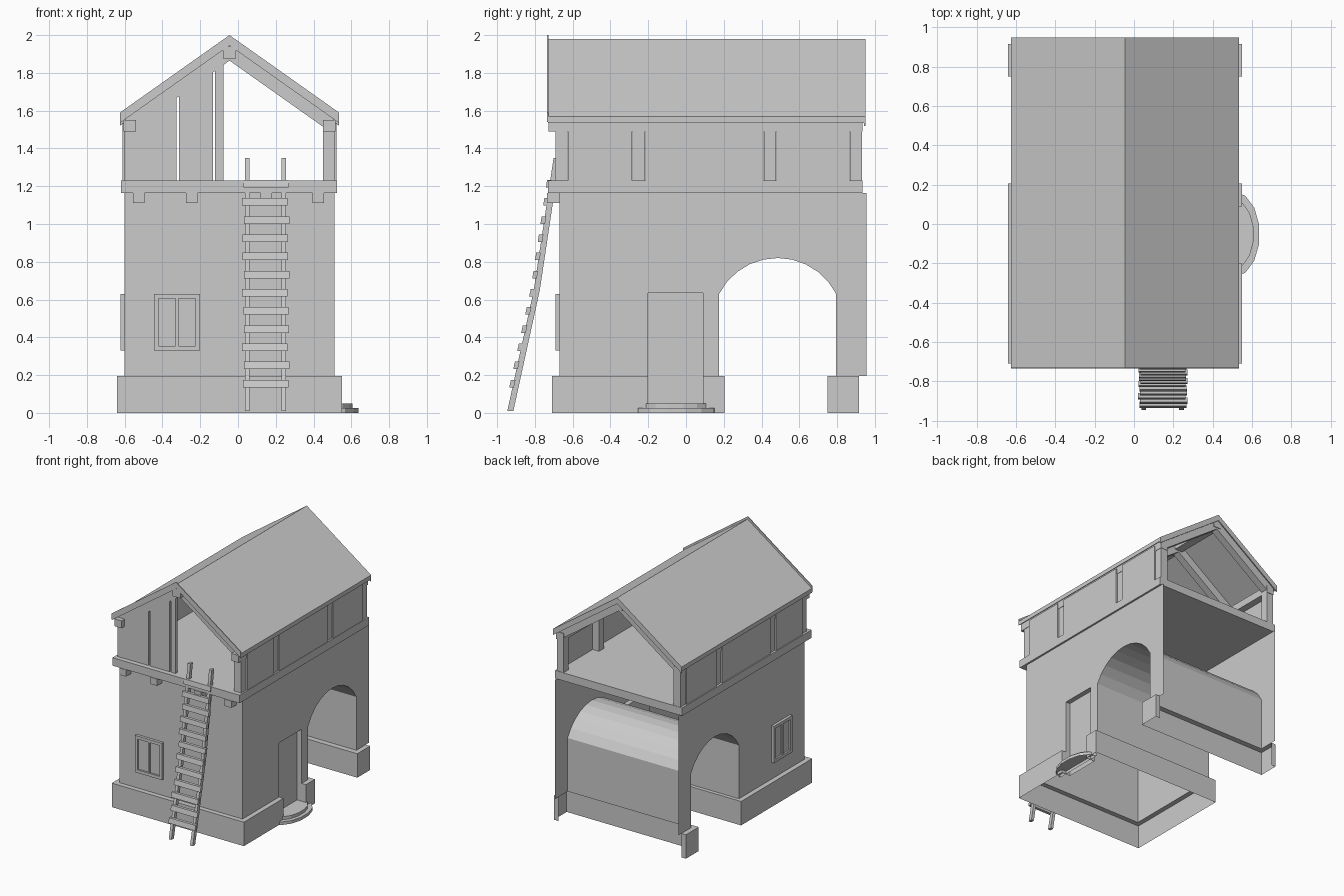
import bpy, math

if "Cube" in bpy.data.objects:
    bpy.data.objects.remove(bpy.data.objects["Cube"], do_unlink=True)

GREY = (0.6, 0.6, 0.6, 1)
mat = bpy.data.materials.new("plain_grey")
mat.use_nodes = True
mat.diffuse_color = GREY
mat.node_tree.nodes["Principled BSDF"].inputs["Base Color"].default_value = GREY

MID = -0.045          # centre line of the building
LEFT, RIGHT = -0.60, 0.51
FRONT, BACK = -0.67, 0.955
BASE, FLOOR = 0.195, 1.165
PITCH = 0.707


def sheet(name, polys):
    """Object made from separate polygons of 3D points."""
    verts, faces = [], []
    for p in polys:
        faces.append(range(len(verts), len(verts) + len(p)))
        verts += p
    me = bpy.data.meshes.new(name)
    me.from_pydata(verts, [], [tuple(f) for f in faces])
    me.materials.append(mat)
    ob = bpy.data.objects.new(name, me)
    bpy.context.collection.objects.link(ob)
    return ob


def prism(name, outline, axis, a, b, bottom=True):
    """Extrude a 2D outline along an axis from a to b."""
    def at(p, d):
        return {"x": (d, p[0], p[1]), "y": (p[0], d, p[1]), "z": (p[0], p[1], d)}[axis]
    lo, hi = [at(p, a) for p in outline], [at(p, b) for p in outline]
    n = len(outline)
    polys = [hi] + ([lo[::-1]] if bottom else [])
    polys += [[lo[i], lo[(i + 1) % n], hi[(i + 1) % n], hi[i]] for i in range(n)]
    return sheet(name, polys)


def box(name, x0, x1, y0, y1, z0, z1):
    return prism(name, [(x0, y0), (x1, y0), (x1, y1), (x0, y1)], "z", z0, z1)


def both(name, x0, x1, *rest):
    """Box on the +x side and its mirror image about the centre line."""
    box("left_" + name, x0, x1, *rest)
    box("right_" + name, 2 * MID - x1, 2 * MID - x0, *rest)


def chevron(name, peak, half, thick, y0, y1):
    """Gable-shaped bar following the roof pitch."""
    eave = peak - PITCH * half
    prism(name, [(MID - half, eave), (MID, peak), (MID + half, eave),
                 (MID + half, eave - thick), (MID, peak - thick),
                 (MID - half, eave - thick)], "y", y0, y1)


# Arch profile of the passage, in (y, z)
A0, A1, SPRING, RISE = 0.175, 0.795, 0.63, 0.19
half = (A1 - A0) / 2
rad = (half ** 2 + RISE ** 2) / (2 * RISE)
sweep = math.asin(half / rad)
arch = []
for i in range(11):
    t = -sweep + 2 * sweep * i / 10
    arch.append(((A0 + A1) / 2 + rad * math.sin(t), SPRING + RISE - rad + rad * math.cos(t)))
opening = [(A0, BASE)] + arch + [(A1, BASE)]

# Lower walls, open at the back
D0, D1, DTOP, DIN = -0.2, 0.09, 0.635, 0.47
rest = opening + [(BACK, BASE), (BACK, FLOOR), (FRONT, FLOOR), (FRONT, BASE)]
door_cut = [(D0, BASE), (D0, DTOP), (D1, DTOP), (D1, BASE)]
sheet("left_wall", [[(RIGHT, y, z) for y, z in door_cut + rest]])
sheet("right_wall", [[(LEFT, y, z) for y, z in rest]])
sheet("front_wall", [[(LEFT, FRONT, BASE), (RIGHT, FRONT, BASE),
                      (RIGHT, FRONT, FLOOR), (LEFT, FRONT, FLOOR)]])
sheet("passage_vault", [[(LEFT, *p), (RIGHT, *p), (RIGHT, *q), (LEFT, *q)]
                        for p, q in zip(opening, opening[1:])])


# Plinths: a ledge and an outer face running along the walls
def plinth(name, inner, outer):
    polys = []
    for i in range(len(inner) - 1):
        a, b, c, d = inner[i], inner[i + 1], outer[i + 1], outer[i]
        polys.append([(*p, BASE) for p in (a, b, c, d)])
        polys.append([(*d, 0), (*c, 0), (*c, BASE), (*d, BASE)])
    for i in (0, -1):
        p, q = inner[i], outer[i]
        polys.append([(*p, 0), (*q, 0), (*q, BASE), (*p, BASE)])
    sheet(name, polys)


PL, PR, PF, P0, P1, PB = -0.64, 0.55, -0.71, 0.205, 0.75, 0.915
plinth("front_plinth",
       [(RIGHT, D0), (RIGHT, FRONT), (LEFT, FRONT), (LEFT, A0), (RIGHT, A0), (RIGHT, D1)],
       [(PR, D0), (PR, PF), (PL, PF), (PL, P0), (PR, P0), (PR, D1)])
plinth("back_plinth",
       [(RIGHT, PB), (RIGHT, A1), (LEFT, A1), (LEFT, PB)],
       [(PR, PB), (PR, P1), (PL, P1), (PL, PB)])

# Recessed door and rounded steps
sheet("door", [
    [(DIN, D0, 0), (DIN, D1, 0), (DIN, D1, DTOP), (DIN, D0, DTOP)],
    [(DIN, D0, DTOP), (DIN, D1, DTOP), (RIGHT, D1, DTOP), (RIGHT, D0, DTOP)]] +
    [[(DIN, y, 0), (RIGHT, y, 0), (RIGHT, y, DTOP), (DIN, y, DTOP)] for y in (D0, D1)])
for name, rx, ry, z0, z1 in (("lower_step", 0.13, 0.217, 0, 0.025),
                             ("upper_step", 0.10, 0.175, 0.025, 0.05)):
    curve = [(RIGHT + rx * math.sin(math.pi * i / 7),
              -0.052 - ry * math.cos(math.pi * i / 7)) for i in range(8)]
    prism(name, curve, "z", z0, z1, bottom=False)
box("door_sill", DIN, RIGHT + 0.02, D0, D1, 0.04, 0.05)


# Windows: raised frame, two recessed panes
def window(name, axis, wall, u0, u1):
    z0, z1, rim, out = 0.33, 0.63, 0.025, wall - 0.022
    mid = (u0 + u1) / 2

    def bar(part, a, b, c, d, depth):
        prism(name + part, [(a, c), (b, c), (b, d), (a, d)], axis, wall, depth)
    bar("_sill", u0, u1, z0, z0 + rim, out)
    bar("_head", u0, u1, z1 - rim, z1, out)
    for part, a in (("_jamb_a", u0), ("_jamb_b", u1 - rim)):
        bar(part, a, a + rim, z0 + rim, z1 - rim, out)
    bar("_mullion", mid - 0.008, mid + 0.008, z0 + rim, z1 - rim, out + 0.005)
    bar("_pane", u0 + rim, u1 - rim, z0 + rim, z1 - rim, out + 0.014)


window("front_window", "y", FRONT, -0.445, -0.2)
window("side_window", "x", LEFT, -0.48, -0.245)

# Upper floor and the joist ends under it
box("upper_floor", -0.62, 0.525, -0.73, 0.935, FLOOR, 1.23)
for x in (-0.525, -0.245, 0.15, 0.425):
    box("joist", x - 0.03, x + 0.03, -0.735, -0.66, 1.11, FLOOR)

# Timber frame: posts, side panels, eave beams, ridge beam, rafters
frames = (-0.66, -0.25, 0.445, 0.9)
for y in frames:
    both("post", 0.45, 0.512, y - 0.032, y + 0.032, 1.23, 1.5)
    chevron("rafter", 1.945, 0.55, 0.08, y - 0.03, y + 0.03)
for y0, y1 in zip(frames, frames[1:]):
    both("side_panel", 0.507, 0.522, y0 + 0.035, y1 - 0.035, 1.225, 1.535)
both("eave_beam", 0.45, 0.515, -0.728, 0.935, 1.49, 1.55)
box("ridge_beam", MID - 0.035, MID + 0.035, -0.728, 0.935, 1.875, 1.94)

# Gable boards closing half of the front
for x0, x1 in ((-0.545, -0.325), (-0.312, -0.132), (-0.122, -0.078)):
    tops = [(x, 1.94 - PITCH * abs(x - MID)) for x in (x1, x0)]
    prism("gable_board", [(x0, 1.23), (x1, 1.23)] + tops, "y", -0.69, -0.665)

# Roof and front bargeboard
chevron("roof", 1.98, 0.58, 0.035, -0.73, 0.95)
chevron("bargeboard", 2.0, 0.58, 0.05, -0.735, -0.727)
chevron("back_bargeboard", 1.98, 0.58, 0.05, 0.942, 0.95)

# Ladder with slightly bent rails
path = [(-0.945, 0.01), (-0.805, 0.65), (-0.7, 1.35)]
rail = [(y - 0.015, z) for y, z in path] + [(y + 0.017, z) for y, z in path[::-1]]
rail = [(y + 0.002 + 0.012, z) for y, z in rail]
for x in (0.05, 0.242):
    prism("ladder_rail", rail, "x", x - 0.012, x + 0.012)
for i in range(12):
    z = 0.155 + i * 0.0962
    (ya, za), (yb, zb) = path[:2] if z < path[1][1] else path[1:]
    slope = (yb - ya) / (zb - za)
    y = ya + slope * (z - za) - 0.004
    sway = 0.006 * math.sin(i * 2.3)
    prism("ladder_rung", [(y - 0.014 - slope * 0.02, z - 0.02), (y + 0.01 - slope * 0.02, z - 0.02),
                          (y + 0.01 + slope * 0.02, z + 0.02), (y - 0.014 + slope * 0.02, z + 0.02)],
          "x", 0.027 + sway, 0.267 + sway)
